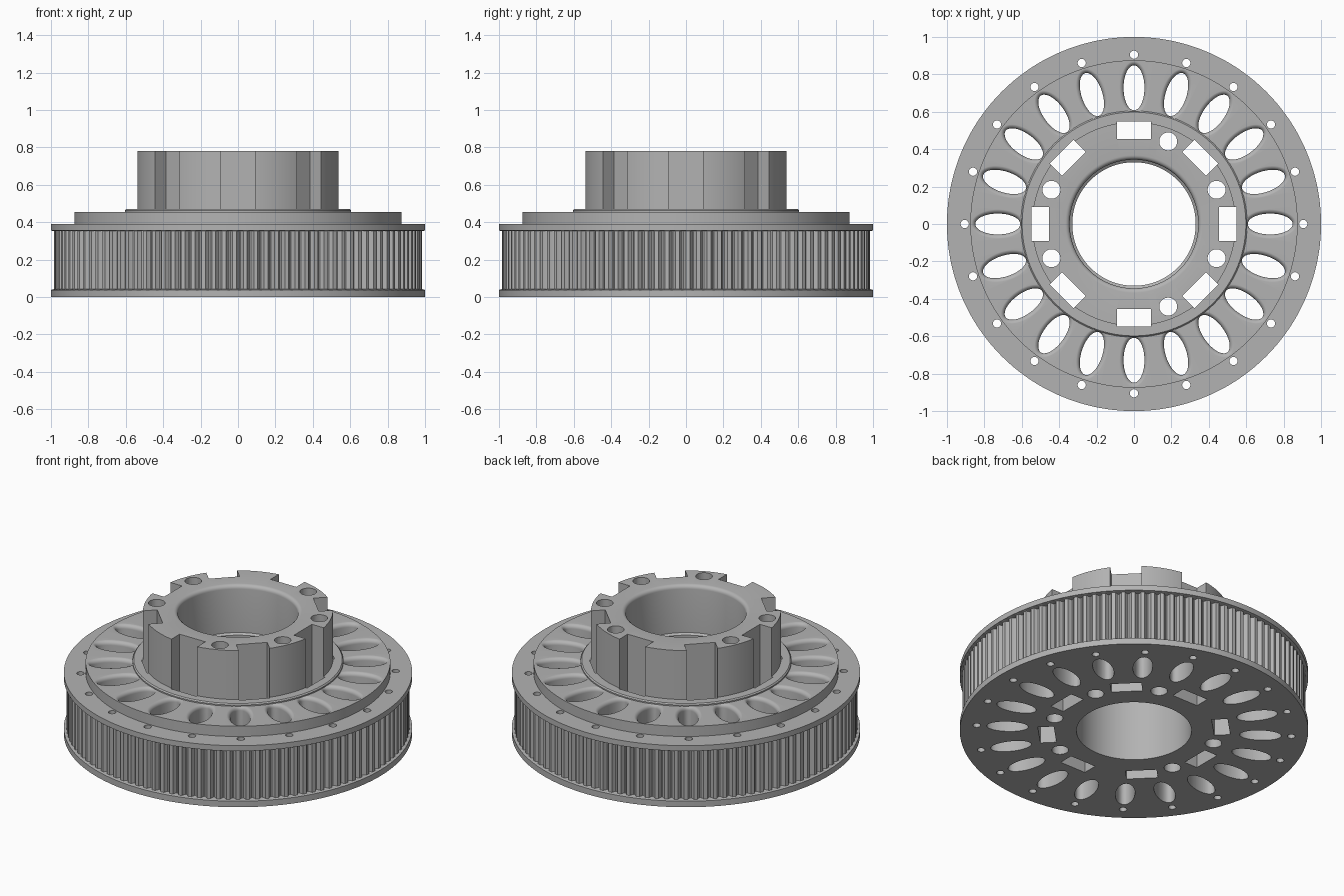
import bpy
import bmesh
from math import sin, cos, pi, radians
from mathutils import Matrix, Vector

if "Cube" in bpy.data.objects:
    bpy.data.objects.remove(bpy.data.objects["Cube"], do_unlink=True)

grey = bpy.data.materials.new("plain grey")
grey.use_nodes = True
COLOUR = (0.45, 0.45, 0.45, 1)
grey.diffuse_color = COLOUR
grey.node_tree.nodes["Principled BSDF"].inputs["Base Color"].default_value = COLOUR

TEETH = 110
GROOVE = [0, 0, 0, 0, 0.014, 0.022, 0.022, 0.014]   # depth across one tooth pitch
DISC_TOP, HUB_TOP, HUB_R = 0.455, 0.78, 0.545


def make_object(name, bm):
    bmesh.ops.recalc_face_normals(bm, faces=bm.faces)
    mesh = bpy.data.meshes.new(name)
    bm.to_mesh(mesh)
    bm.free()
    mesh.materials.append(grey)
    obj = bpy.data.objects.new(name, mesh)
    bpy.context.collection.objects.link(obj)
    return obj


def skin(bm, rings, closed=False):
    """Join equal rings of points with quads; cap the ends unless closed."""
    loops = [[bm.verts.new(p) for p in ring] for ring in rings]
    n = len(loops[0])
    pairs = list(zip(loops, loops[1:]))
    if closed:
        pairs.append((loops[-1], loops[0]))
    else:
        bm.faces.new(loops[0][::-1])
        bm.faces.new(loops[-1])
    for a, b in pairs:
        for i in range(n):
            j = (i + 1) % n
            bm.faces.new((a[i], a[j], b[j], b[i]))


def ellipse(cx, rx, ry, z, angle, n):
    turn = Matrix.Rotation(angle, 3, 'Z')
    return [turn @ Vector((cx + rx * cos(2 * pi * i / n), ry * sin(2 * pi * i / n), z))
            for i in range(n)]


# Pulley body: radius, height and whether the row carries the belt teeth
profile = [
    (0.33, 0, 0), (1, 0, 0), (1, 0.038, 0),
    (0.985, 0.042, 1), (0.985, 0.352, 1),
    (1, 0.356, 0), (1, 0.39, 0),
    (0.875, 0.39, 0), (0.875, DISC_TOP, 0),
    (0.605, DISC_TOP, 0), (0.605, 0.463, 0), (0.598, 0.47, 0),
    (HUB_R, 0.47, 0), (HUB_R, HUB_TOP, 0),
]
# Rounded mouth of the bore, then the ledge inside it
for k in range(6):
    a = k * pi / 10
    profile.append((0.368 - 0.024 * sin(a), HUB_TOP - 0.024 * (1 - cos(a)), 0))
profile += [(0.344, 0.48, 0), (0.33, 0.47, 0)]

steps = TEETH * len(GROOVE)
rings = []
for r, z, toothed in profile:
    ring = []
    for i in range(steps):
        a = 2 * pi * i / steps
        rr = r - toothed * GROOVE[i % len(GROOVE)]
        ring.append((rr * cos(a), rr * sin(a), z))
    rings.append(ring)
bm = bmesh.new()
skin(bm, rings, closed=True)
body = make_object("pulley_body", bm)

# Cutters
bm = bmesh.new()
for k in range(20):
    a = radians(18 * k)
    # Oval lightening hole with a rounded upper edge
    f = 0.025
    oval = [ellipse(0.728, 0.12, 0.056, -0.1, a, 48)]
    for s in range(7):
        t = s * pi / 12
        grow = f * (1 - cos(t))
        oval.append(ellipse(0.728, 0.12 + grow, 0.056 + grow,
                            DISC_TOP + 0.0005 - f + f * sin(t), a, 48))
    skin(bm, oval)
    # Small rim hole
    skin(bm, [ellipse(0.905, 0.022, 0.022, z, a, 20) for z in (-0.1, 0.6)])
# Straight part of each oval, continued up only where the disc is open
for k in range(8):
    # Rectangular slot down the outside of the hub
    box = Matrix.Rotation(radians(45 * k), 4, 'Z') @ Matrix.Translation((0.501, 0, 0.4)) \
        @ Matrix.Diagonal((0.092, 0.18, 1.2, 1))
    bmesh.ops.create_cube(bm, size=1, matrix=box)
    # Round bolt hole between slots, left out at two places
    if k not in (2, 5):
        skin(bm, [ellipse(0.478, 0.048, 0.048, z, radians(22.5 + 45 * k), 32)
                  for z in (-0.1, 1)])
cutter = make_object("hole_cutter", bm)
cutter.hide_render = True

cut = body.modifiers.new("holes", 'BOOLEAN')
cut.operation = 'DIFFERENCE'
cut.solver = 'MANIFOLD'
cut.object = cutter
bpy.ops.object.select_all(action='DESELECT')
body.select_set(True)
bpy.context.view_layer.objects.active = body
bpy.ops.object.modifier_apply(modifier=cut.name)
bpy.data.objects.remove(cutter, do_unlink=True)
bpy.ops.object.shade_smooth_by_angle(angle=radians(30))
